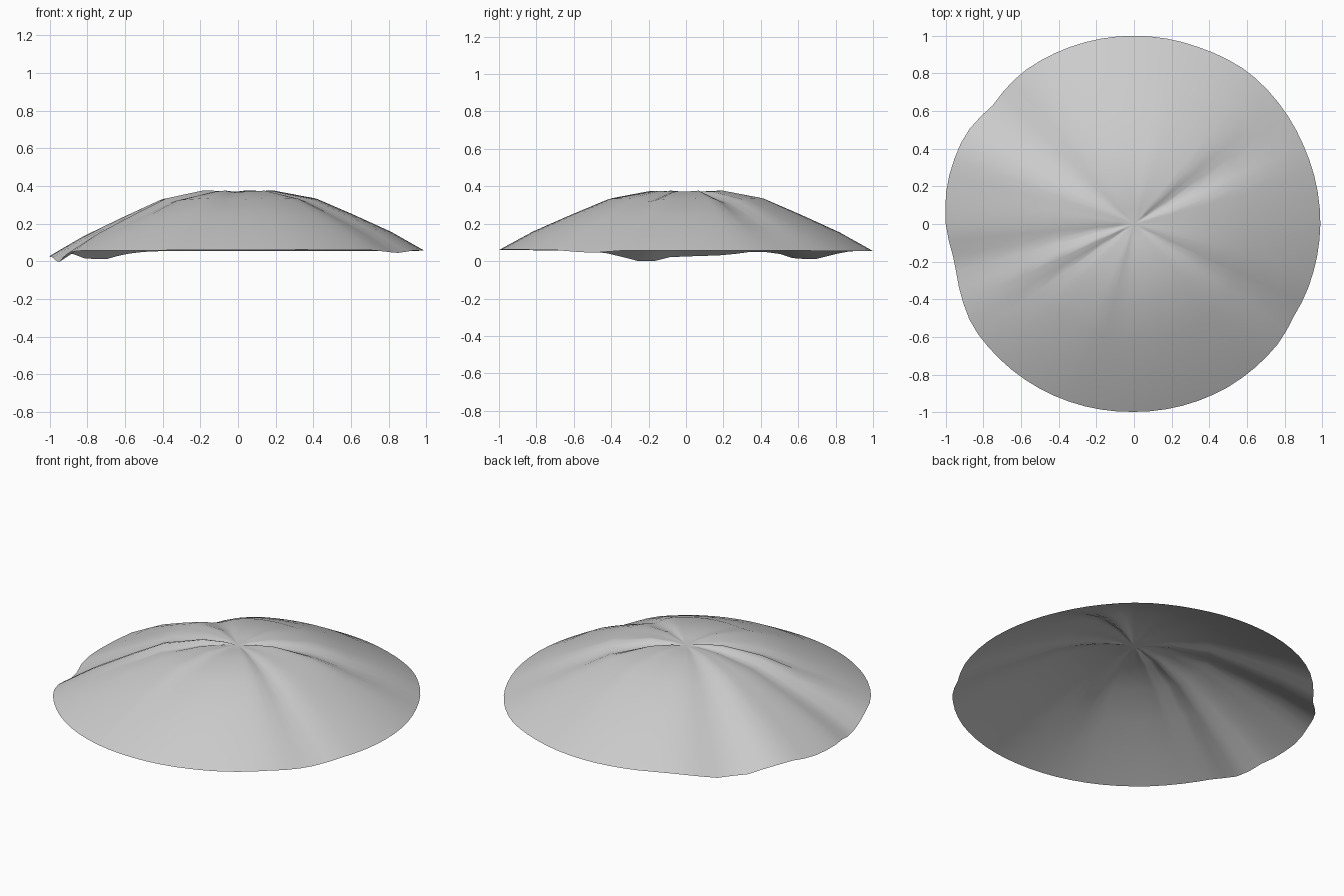
import bpy, bmesh
from math import radians, cos, sin

# Dome profile: (radius, height, weight of inner folds, weight of rim dents)
PROFILE = [(0.08, 0.388, 0.4, 0.0), (0.20, 0.390, 1.0, 0.1), (0.42, 0.350, 1.0, 0.3),
           (0.62, 0.265, 0.7, 0.55), (0.82, 0.175, 0.4, 0.8), (1.00, 0.075, 0.0, 1.0)]

# Rim height by angle (degrees)
RIM_Z = [(0, .075), (90, .072), (118, .072), (128, .055), (134, .03), (144, .03), (152, .065),
         (160, .068), (168, .05), (180, .043), (187, .038), (192, .005), (200, .04), (207, .068),
         (215, .075), (290, .08), (315, .078), (329, .062), (340, .075), (360, .075)]
# Rim radius by angle
RIM_R = [(0, .99), (24, .992), (53, 1.01), (70, 1.0), (127, 1.0), (140, .98), (152, 1.015),
         (168, 1.015), (180, 1.0), (192, .972), (212, 1.015), (233, 1.01), (270, .998),
         (300, 1.0), (322, .995), (329, .98), (337, .985), (360, .99)]
# Height of the radial folds by angle
FOLDS = [(0, 0), (20, .005), (32, -.028), (44, 0), (75, .006), (90, 0), (130, -.004), (142, -.01),
         (155, .002), (175, 0), (190, -.014), (204, .012), (211, -.022), (222, -.006),
         (250, .004), (262, -.006), (290, 0), (318, .004), (330, -.012), (342, 0), (360, 0)]


def lookup(table, a):
    for (a0, v0), (a1, v1) in zip(table, table[1:]):
        if a0 <= a <= a1:
            return v0 + (v1 - v0) * (a - a0) / (a1 - a0)


# Thin creased canopy: rings of points joined to a centre point
N = 72
bm = bmesh.new()
centre = bm.verts.new((0, 0, 0.38))
rings = []
for r, z, wf, wr in PROFILE:
    ring = []
    for i in range(N):
        a = 360 * i / N
        rr = r * (1 + (lookup(RIM_R, a) - 1) * wr)
        h = z + wf * lookup(FOLDS, a) + wr * (lookup(RIM_Z, a) - 0.075)
        ring.append(bm.verts.new((rr * cos(radians(a)), rr * sin(radians(a)), h)))
    rings.append(ring)
for i in range(N):
    j = (i + 1) % N
    bm.faces.new((centre, rings[0][i], rings[0][j]))
    for inner, outer in zip(rings, rings[1:]):
        bm.faces.new((inner[i], outer[i], outer[j], inner[j]))

# Rest the lowest rim point on the ground
low = min(v.co.z for v in bm.verts)
for v in bm.verts:
    v.co.z -= low
for f in bm.faces:
    f.smooth = True

mesh = bpy.data.meshes.new("canopy")
bm.to_mesh(mesh)
bm.free()
canopy = bpy.data.objects.new("canopy", mesh)
bpy.context.collection.objects.link(canopy)
